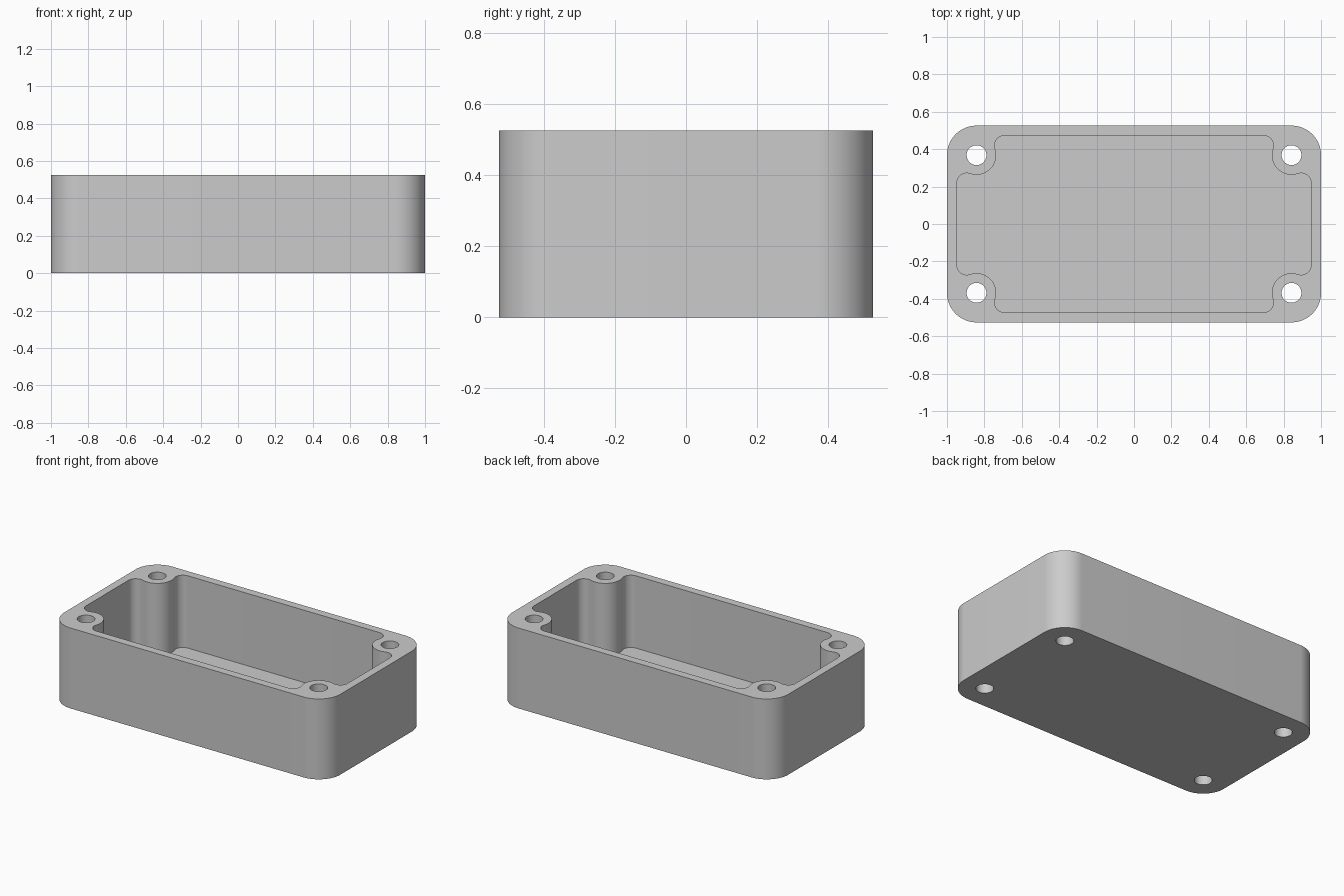
import bpy
import bmesh
from math import sin, cos, radians, atan2, degrees, sqrt

cube = bpy.data.objects.get("Cube")
if cube:
    bpy.data.objects.remove(cube, do_unlink=True)

# Main dimensions
HALF_X, HALF_Y, HEIGHT = 1.0, 0.526, 0.526
CORNER = 0.158             # outer corner radius, centred on the screw holes
WALL = 0.053               # wall and floor thickness, fillet radius
HOLE, BOSS = 0.053, 0.105  # screw hole and boss radii
HX, HY = HALF_X - CORNER, HALF_Y - CORNER


def arc(cx, cy, r, start, end, steps):
    return [(cx + r * cos(radians(start + (end - start) * i / steps)),
             cy + r * sin(radians(start + (end - start) * i / steps)))
            for i in range(steps + 1)]


def mirror_round(quarter):
    """Mirror a first-quadrant path (from +x wall to +y wall) into a loop."""
    loop = []
    for sx, sy in ((1, 1), (-1, 1), (-1, -1), (1, -1)):
        part = [(sx * x, sy * y) for x, y in quarter]
        loop += part if sx * sy > 0 else part[::-1]
    return loop


def cavity_quarter():
    """Wall fillet, boss arc, wall fillet, all tangent to each other."""
    fx, fy = HALF_X - 2 * WALL, HALF_Y - 2 * WALL
    reach = BOSS + WALL
    low = HY - sqrt(reach ** 2 - (fx - HX) ** 2)
    side = HX - sqrt(reach ** 2 - (fy - HY) ** 2)
    a = degrees(atan2(low - HY, fx - HX)) + 360
    b = degrees(atan2(fy - HY, side - HX))
    return (arc(fx, low, WALL, 0, a - 180, 12)
            + arc(HX, HY, BOSS, a, b, 20)[1:-1]
            + arc(side, fy, WALL, b - 180, 90, 12))


bm = bmesh.new()


def add_ring(points, z):
    verts = [bm.verts.new((x, y, z)) for x, y in points]
    return [bm.edges.new((v, verts[i - 1])) for i, v in enumerate(verts)]


def add_wall(points, z0, z1):
    """Vertical wall along a closed path; returns its lower and upper rims."""
    low, high = add_ring(points, z0), add_ring(points, z1)
    bmesh.ops.bridge_loops(bm, edges=low + high)
    return low, high


# Outer shell, component cavity and four screw holes
outer_low, outer_high = add_wall(
    mirror_round(arc(HX, HY, CORNER, 0, 90, 20)), 0, HEIGHT)
cavity_low, cavity_high = add_wall(
    mirror_round(cavity_quarter()), WALL, HEIGHT)
bottom, rim = list(outer_low), outer_high + cavity_high
for sx in (-1, 1):
    for sy in (-1, 1):
        low, high = add_wall(arc(sx * HX, sy * HY, HOLE, 0, 360, 32)[:-1], 0, HEIGHT)
        bottom += low
        rim += high

# Underside, rim and cavity floor
for edges in (bottom, rim, cavity_low):
    bmesh.ops.triangle_fill(bm, edges=edges, use_beauty=True)
bmesh.ops.recalc_face_normals(bm, faces=bm.faces)

mesh = bpy.data.meshes.new("enclosure_base")
bm.to_mesh(mesh)
bm.free()
enclosure = bpy.data.objects.new("enclosure_base", mesh)
bpy.context.collection.objects.link(enclosure)

# Plain grey material
grey = bpy.data.materials.new("light_grey")
grey.use_nodes = True
grey.diffuse_color = (0.6, 0.6, 0.6, 1)
grey.node_tree.nodes["Principled BSDF"].inputs["Base Color"].default_value = (0.6, 0.6, 0.6, 1)
mesh.materials.append(grey)

# Smooth curved walls, crisp rims
bpy.ops.object.select_all(action="DESELECT")
enclosure.select_set(True)
bpy.context.view_layer.objects.active = enclosure
bpy.ops.object.shade_smooth_by_angle(angle=radians(30))
